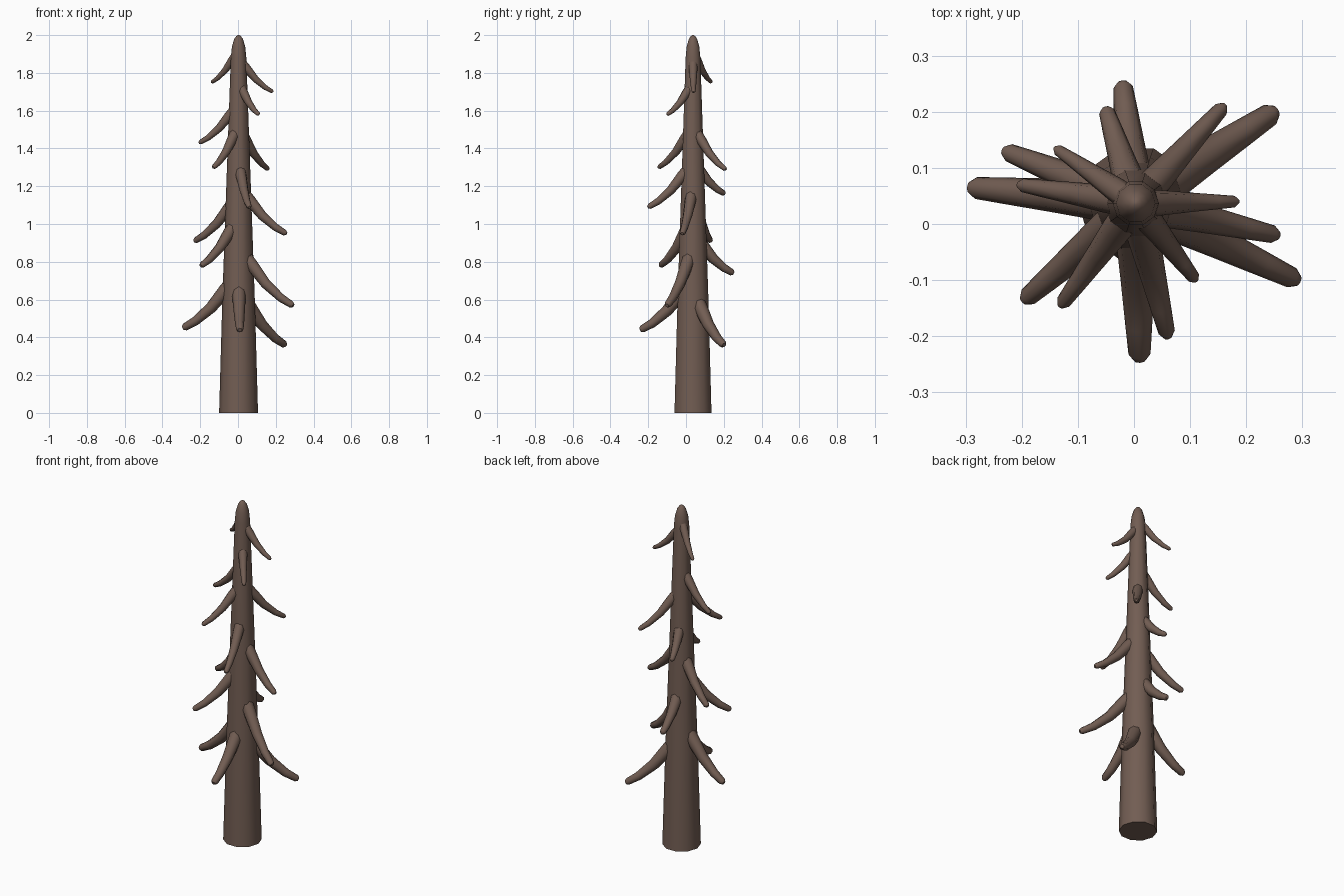
import bpy, bmesh, math
from mathutils import Vector

cube = bpy.data.objects.get("Cube")
if cube:
    bpy.data.objects.remove(cube)

bark = bpy.data.materials.new("brown_bark")
bark.use_nodes = True
colour = (0.168, 0.110, 0.086, 1)
bark.diffuse_color = colour
bark.node_tree.nodes["Principled BSDF"].inputs["Base Color"].default_value = colour

AXIS = Vector((0.003, 0.037, 0))


def tube(name, path, radii, sides):
    """Closed tapered tube swept along a path lying in one vertical plane."""
    bm = bmesh.new()
    side = (path[-1] - path[0]).cross(Vector((0, 0, 1)))
    side = side.normalized() if side.length > 1e-5 else Vector((1, 0, 0))
    rings = []
    for i, (p, r) in enumerate(zip(path, radii)):
        along = (path[min(i + 1, len(path) - 1)] - path[max(i - 1, 0)]).normalized()
        across = along.cross(side)
        angles = [2 * math.pi * k / sides for k in range(sides)]
        rings.append([bm.verts.new(p + r * (math.cos(a) * side + math.sin(a) * across))
                      for a in angles])
    for low, high in zip(rings, rings[1:]):
        for k in range(sides):
            n = (k + 1) % sides
            bm.faces.new((low[k], low[n], high[n], high[k]))
    bm.faces.new(rings[0][::-1])
    bm.faces.new(rings[-1])
    bmesh.ops.recalc_face_normals(bm, faces=bm.faces)
    mesh = bpy.data.meshes.new(name)
    bm.to_mesh(mesh)
    bm.free()
    mesh.materials.append(bark)
    obj = bpy.data.objects.new(name, mesh)
    bpy.context.collection.objects.link(obj)
    bpy.ops.object.select_all(action='DESELECT')
    obj.select_set(True)
    bpy.context.view_layer.objects.active = obj
    bpy.ops.object.shade_smooth_by_angle(angle=math.radians(50))


# Trunk: long taper with a rounded tip
trunk = [(0, 0.103), (0.6, 0.086), (1.2, 0.065), (1.88, 0.041),
         (1.94, 0.035), (1.98, 0.023), (1.995, 0.012), (2, 0.003)]
tube("trunk", [AXIS + Vector((0, 0, z)) for z, r in trunk], [r for z, r in trunk], 10)

# Branch tips, from the lowest to the highest
tips = [(0.25, 0.20, 0.36), (0.01, -0.24, 0.44), (-0.29, 0.065, 0.45),
        (0.29, -0.10, 0.57), (-0.02, 0.25, 0.74), (-0.195, -0.135, 0.78),
        (-0.23, 0.13, 0.91), (0.255, -0.02, 0.95), (0.06, -0.20, 1.09),
        (-0.05, 0.205, 1.16), (0.16, 0.21, 1.29), (-0.13, -0.145, 1.30),
        (-0.205, 0.07, 1.43), (0.11, -0.10, 1.58), (0.185, 0.04, 1.70),
        (-0.14, 0.135, 1.75)]

# Reach, drop and thickness (0 at the tip, 1 at the root) along a drooping branch
droop = [(0.05, 0.05, 1), (0.25, 0.3, 0.95), (0.5, 0.62, 0.6),
         (0.78, 0.87, 0.25), (0.97, 0.985, 0), (1.01, 1.005, -0.5)]

for number, tip in enumerate(tips, 1):
    reach = Vector(tip) - AXIS
    height, reach.z = tip[2], 0
    drop = 0.95 * reach.length
    thin = 0.023 - 0.0075 * height
    thick = 0.042 - 0.011 * height
    path = [AXIS + reach * t + Vector((0, 0, height + drop * (1 - d))) for t, d, w in droop]
    tube(f"branch_{number}", path, [thin + (thick - thin) * w for t, d, w in droop], 8)
